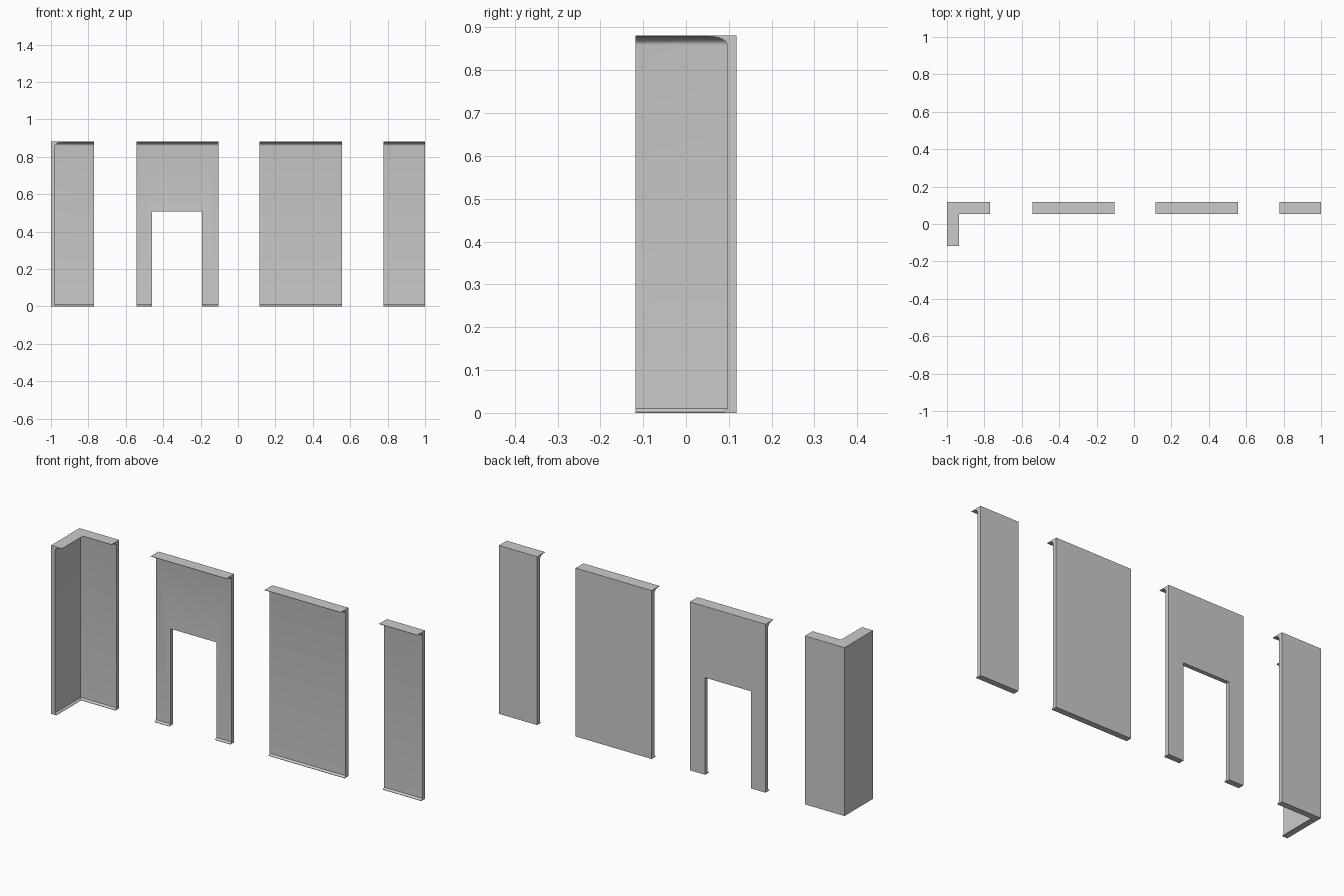
import bpy, bmesh, math

if "Cube" in bpy.data.objects:
    bpy.data.objects.remove(bpy.data.objects["Cube"])

BACK, TOP = 0.118, 0.881      # outer wall face and total height
SLAB, CAP, FOOT = 0.022, 0.064, 0.031   # depths of wall, cornice, skirting

# Wall section as (depth from outer face, height): skirting, slab, cove cornice
profile = [(0, 0), (FOOT, 0), (FOOT, 0.002), (SLAB, 0.010)]
for i in range(9):
    t = math.radians(90) * i / 8
    profile.append((CAP - (CAP - SLAB) * math.cos(t), 0.859 + 0.02 * math.sin(t)))
profile += [(CAP, TOP), (0, TOP)]


def sweep(name, stations):
    """Sweep the section through stations (x, y, inward dx, inward dy)."""
    bm = bmesh.new()
    rings = [[bm.verts.new((x + dx * d, y + dy * d, z)) for d, z in profile]
             for x, y, dx, dy in stations]
    n = len(profile)
    for a, b in zip(rings, rings[1:]):
        for i in range(n):
            j = (i + 1) % n
            bm.faces.new((a[i], a[j], b[j], b[i]))
    bm.faces.new(rings[0])
    bm.faces.new(rings[-1])
    bmesh.ops.recalc_face_normals(bm, faces=bm.faces)
    me = bpy.data.meshes.new(name)
    bm.to_mesh(me)
    bm.free()
    ob = bpy.data.objects.new(name, me)
    bpy.context.collection.objects.link(ob)
    return ob


def select_only(ob):
    bpy.ops.object.select_all(action='DESELECT')
    ob.select_set(True)
    bpy.context.view_layer.objects.active = ob


def straight(name, x0, x1):
    return sweep(name, [(x0, BACK, 0, -1), (x1, BACK, 0, -1)])


# Four wall modules, left to right
corner = sweep("corner_wall", [(-1, -BACK, 1, 0), (-1, BACK, 1, -1), (-0.77, BACK, 0, -1)])
door = straight("doorway_wall", -0.543, -0.105)
full = straight("full_wall", 0.116, 0.556)
half = straight("half_wall", 0.779, 1.0)

# Doorway opening
x0, x1, h = -0.459, -0.193, 0.508
bpy.ops.mesh.primitive_cube_add(size=1, location=((x0 + x1) / 2, BACK, h / 2 - 0.1))
cutter = bpy.context.object
cutter.name = "doorway_cutter"
cutter.scale = (x1 - x0, 0.4, h + 0.2)
cutter.hide_render = True
mod = door.modifiers.new("opening", 'BOOLEAN')
mod.operation, mod.solver, mod.object = 'DIFFERENCE', 'EXACT', cutter
select_only(door)
bpy.ops.object.modifier_apply(modifier="opening")
bpy.data.objects.remove(cutter)

# Smooth coves, sharp edges elsewhere
for ob in (corner, door, full, half):
    select_only(ob)
    bpy.ops.object.shade_smooth_by_angle(angle=math.radians(30))
